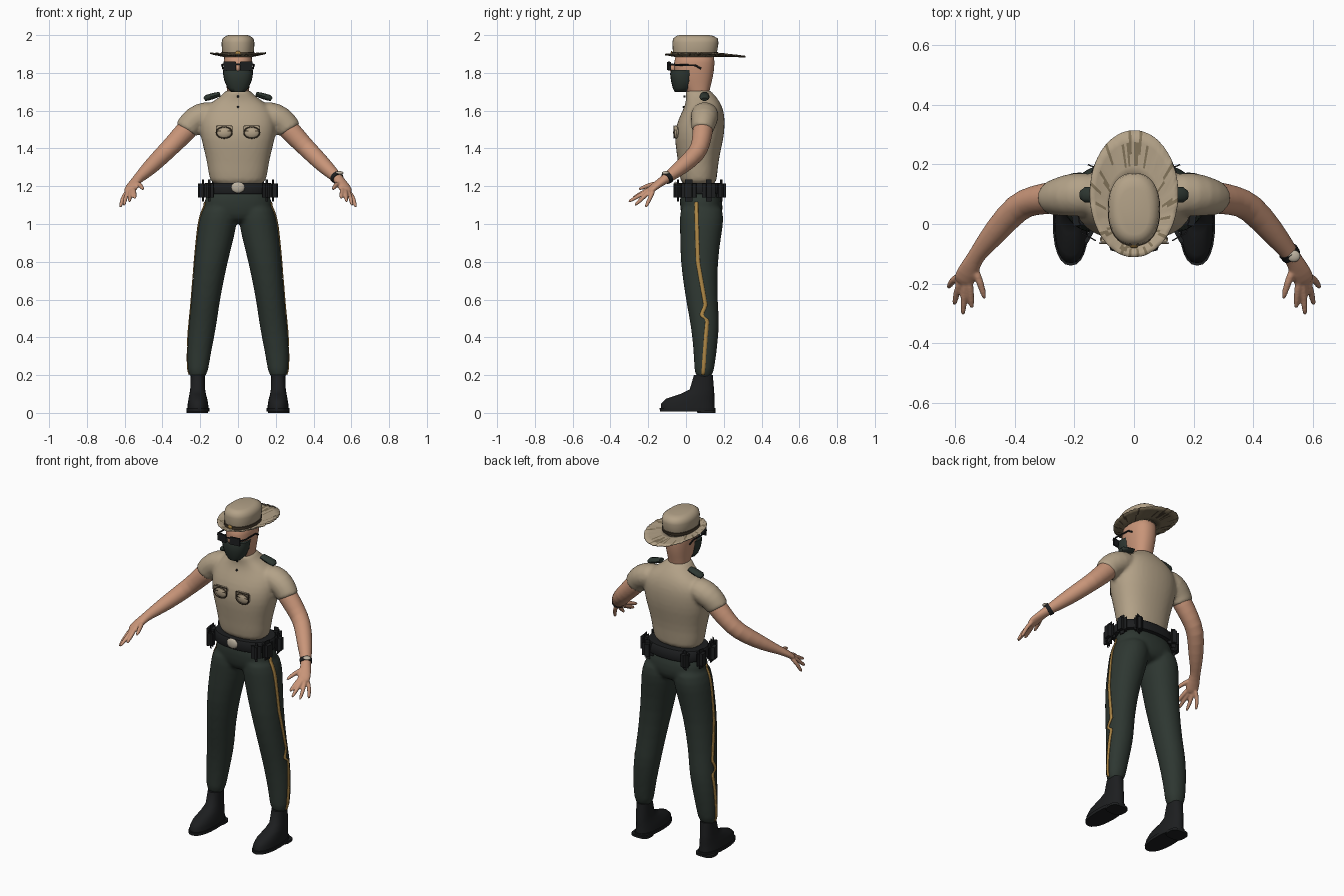
import bpy, bmesh, math, random
from mathutils import Vector, Matrix

random.seed(4)
if "Cube" in bpy.data.objects:
    bpy.data.objects.remove(bpy.data.objects["Cube"])


def material(name, r, g, b):
    m = bpy.data.materials.new(name)
    m.use_nodes = True
    m.diffuse_color = (r, g, b, 1)
    m.node_tree.nodes["Principled BSDF"].inputs["Base Color"].default_value = (r, g, b, 1)
    return m


khaki = material("khaki", .45, .36, .245)
skin = material("skin", .58, .30, .19)
green = material("dark_green", .027, .038, .031)
black = material("black_leather", .012, .013, .014)
gold = material("gold", .42, .24, .06)
brown = material("brown_stitching", .07, .05, .03)
olive = material("brim_underside", .22, .17, .10)
silver = material("pale_metal", .50, .44, .35)


def bridge(bm, rings, loop=False):
    """Skin a list of point rings; cap the ends unless the rings form a loop."""
    vs = [[bm.verts.new(p) for p in ring] for ring in rings]
    n = len(vs[0])
    for a, b in zip(vs, vs[1:] + vs[:1] if loop else vs[1:]):
        for i in range(n):
            j = (i + 1) % n
            bm.faces.new((a[i], a[j], b[j], b[i]))
    if not loop:
        bm.faces.new(vs[0])
        bm.faces.new(vs[-1])


def stack(bm, rows, s=1, n=20, p=2.3):
    """Horizontal rounded sections: z, x range, y range."""
    rings = []
    for z, x0, x1, y0, y1 in rows:
        ring = []
        for i in range(n):
            c, t = math.cos(2 * math.pi * i / n), math.sin(2 * math.pi * i / n)
            c, t = (math.copysign(abs(v) ** (2 / p), v) for v in (c, t))
            ring.append((s * ((x0 + x1) / 2 + c * (x1 - x0) / 2),
                         (y0 + y1) / 2 + t * (y1 - y0) / 2, z))
        rings.append(ring)
    bridge(bm, rings)


def tube(bm, pts, s=1, n=12, loop=False):
    """Elliptical sections along a path: x, y, z, width radius, height radius."""
    ps = [Vector((s * q[0], q[1], q[2])) for q in pts]
    k, rings = len(ps), []
    for i, q in enumerate(pts):
        if loop:
            t = ps[(i + 1) % k] - ps[i - 1]
        else:
            t = ps[min(i + 1, k - 1)] - ps[max(i - 1, 0)]
        up = Vector((0, 1, 0)) if loop else Vector((0, 0, 1))
        u = t.cross(up).normalized()
        v = u.cross(t).normalized()
        rings.append([ps[i] + u * q[3] * math.cos(a) + v * q[4] * math.sin(a)
                      for a in (2 * math.pi * j / n for j in range(n))])
    bridge(bm, rings, loop)


def finish(bm, name, *mats, sub=0, voxel=0, relax=4, angle=40):
    bmesh.ops.recalc_face_normals(bm, faces=bm.faces)
    me = bpy.data.meshes.new(name)
    bm.to_mesh(me)
    bm.free()
    ob = bpy.data.objects.new(name, me)
    bpy.context.collection.objects.link(ob)
    for m in mats:
        me.materials.append(m)
    bpy.ops.object.select_all(action='DESELECT')
    ob.select_set(True)
    bpy.context.view_layer.objects.active = ob
    bpy.ops.object.shade_smooth_by_angle(angle=math.radians(angle))
    if sub:
        ob.modifiers.new("round", 'SUBSURF').levels = sub
        ob.modifiers["round"].render_levels = sub
    if voxel:
        r = ob.modifiers.new("blend", 'REMESH')
        r.mode, r.voxel_size, r.use_smooth_shade = 'VOXEL', voxel, True
        w = ob.modifiers.new("relax", 'SMOOTH')
        w.factor, w.iterations = .5, relax
    return ob


def block(bm, loc, size, turn=0, bevel=.3):
    """Bevelled block turned about z."""
    r = bmesh.ops.create_cube(bm, size=1)
    bmesh.ops.scale(bm, vec=size, verts=r["verts"])
    edges = list({e for v in r["verts"] for e in v.link_edges})
    out = bmesh.ops.bevel(bm, geom=edges, offset=min(size) * bevel, segments=2, affect='EDGES')
    verts = list({v for f in out["faces"] for v in f.verts})
    bmesh.ops.rotate(bm, verts=verts, cent=(0, 0, 0), matrix=Matrix.Rotation(turn, 3, 'Z'))
    bmesh.ops.translate(bm, verts=verts, vec=loc)


def ball(bm, loc, size):
    bmesh.ops.create_uvsphere(bm, u_segments=16, v_segments=10, radius=1,
                              matrix=Matrix.Translation(loc) @ Matrix.Diagonal((*size, 1)))


def centred(rows):
    return [(z, -h, h, a, b) for z, h, a, b in rows]


SIDES = (1, -1)

# Shirt: torso, collar and short sleeves blended together
bm = bmesh.new()
stack(bm, centred([(1.19, .15, -.03, .165), (1.27, .156, -.035, .165), (1.37, .175, -.05, .18),
                   (1.45, .198, -.062, .2), (1.52, .205, -.055, .207), (1.58, .2, -.03, .205),
                   (1.63, .165, -.004, .19), (1.67, .1, .0, .165), (1.7, .07, -.005, .135),
                   (1.71, .066, 0, .13)]))
for s in SIDES:
    tube(bm, [(.1, .1, 1.6, .07, .06), (.2, .1, 1.573, .078, .075), (.25, .092, 1.535, .066, .069),
              (.27, .088, 1.503, .06, .066), (.277, .087, 1.492, .06, .066)], s, 16)
shirt = finish(bm, "shirt", khaki, sub=1, voxel=.01)

# Trousers: hips and legs
LEG = [(1.12, .005, .18, -.03, .19), (1.03, .002, .208, -.035, .203), (.95, .014, .218, -.032, .19),
       (.8, .055, .232, -.032, .167), (.6, .095, .247, -.002, .167), (.5, .108, .257, .018, .177),
       (.4, .125, .267, .033, .172), (.28, .15, .27, .043, .157), (.17, .163, .266, .043, .142)]
bm = bmesh.new()
stack(bm, centred([(1.2, .155, -.03, .17), (1.12, .183, -.035, .195), (1.05, .19, -.03, .198),
                   (1.0, .11, .0, .16)]))
for s in SIDES:
    stack(bm, LEG, s, p=2.1)
trousers = finish(bm, "trousers", green, sub=1, voxel=.01)

# Gold side stripes laid on the trousers
KEYS = [(1.14, .05), (.8, .062), (.57, .105), (.515, .078), (.495, .115), (.4, .105), (.19, .088)]


def along(table, z, col):
    for a, b in zip(table, table[1:]):
        if b[0] <= z <= a[0]:
            return a[col] + (b[col] - a[col]) * (a[0] - z) / (a[0] - b[0])
    return table[-1][col]


bm = bmesh.new()
for s in SIDES:
    last = None
    for i in range(77):
        z = 1.12 - i * .0122
        x, y = along(LEG, z, 2) + .01, along(KEYS, z, 1)
        pair = [bm.verts.new((s * x, y + d, z)) for d in (-.011, .011)]
        if last:
            bm.faces.new((last[0], last[1], pair[1], pair[0]) if s > 0
                         else (last[1], last[0], pair[0], pair[1]))
        last = pair
stripe = finish(bm, "side_stripes", gold)
wrap = stripe.modifiers.new("lay_on", 'SHRINKWRAP')
wrap.target, wrap.offset, wrap.wrap_mode = trousers, .005, 'OUTSIDE_SURFACE'
stripe.modifiers.new("thick", 'SOLIDIFY').thickness = .004

# Arms and hands
FINGERS = [((.55, -.215, 1.175), (.545, -.285, 1.135)), ((.57, -.215, 1.168), (.575, -.31, 1.115)),
           ((.59, -.205, 1.16), (.605, -.275, 1.095)), ((.606, -.185, 1.15), (.625, -.215, 1.085))]
for s, label in zip(SIDES, ("left", "right")):
    bm = bmesh.new()
    tube(bm, [(.22, .095, 1.55, .055, .055), (.28, .088, 1.49, .055, .058), (.335, .08, 1.43, .051, .052),
              (.39, .062, 1.375, .05, .049), (.46, -.02, 1.305, .044, .043), (.51, -.08, 1.258, .033, .032),
              (.537, -.117, 1.233, .027, .024), (.56, -.165, 1.2, .038, .02),
              (.58, -.205, 1.165, .037, .016)], s, 16)
    for k, t in FINGERS:
        k, t = Vector(k), Vector(t)
        base = k.lerp(Vector((.56, -.16, 1.2)), .6)
        tube(bm, [(*base, .013, .013), (*k, .013, .013), (*k.lerp(t, .6), .012, .012), (*t, .008, .008)], s, 8)
    tube(bm, [(.54, -.14, 1.218, .016, .016), (.515, -.2, 1.205, .014, .014), (.5, -.258, 1.18, .009, .009)], s, 8)
    finish(bm, label + "_arm", skin, sub=1, voxel=.005, relax=3)

# Wristwatch on the left arm
bm = bmesh.new()
tube(bm, [(.518, -.092, 1.25, .035, .034), (.53, -.108, 1.239, .033, .031)], n=16)
finish(bm, "watch_strap", black)
bm = bmesh.new()
ball(bm, (.537, -.108, 1.27), (.022, .02, .01))
finish(bm, "watch_face", silver)

# Head and nose
bm = bmesh.new()
stack(bm, centred([(1.66, .055, .02, .12), (1.71, .058, .0, .125), (1.75, .066, -.04, .137), (1.8, .074, -.064, .148),
                   (1.85, .078, -.066, .153), (1.92, .076, -.055, .152)]))
ball(bm, (0, -.07, 1.825), (.013, .02, .02))
finish(bm, "head", skin, sub=1)

# Face covering
bm = bmesh.new()
stack(bm, centred([(1.698, .035, -.06, .0), (1.72, .056, -.07, .03), (1.76, .073, -.08, .046),
                   (1.795, .079, -.084, .05), (1.815, .08, -.08, .055)]))
finish(bm, "face_covering", green, angle=60)

# Sunglasses
bm = bmesh.new()
for s in SIDES:
    block(bm, (s * .044, -.09, 1.836), (.066, .01, .048), s * .15)
    tube(bm, [(s * .075, -.088, 1.845, .004, .005), (s * .086, -.05, 1.842, .004, .005),
              (s * .084, .05, 1.84, .004, .005), (s * .08, .08, 1.822, .004, .005)], n=8)
block(bm, (0, -.092, 1.846), (.03, .007, .008))
finish(bm, "sunglasses", black)

# Hat crown, band and badge
bm = bmesh.new()
stack(bm, centred([(1.89, .08, -.066, .158), (1.92, .085, -.07, .166), (1.96, .087, -.072, .172),
                   (1.982, .082, -.068, .168), (1.996, .064, -.05, .145), (2.0, .05, -.035, .12)]), n=32)
finish(bm, "hat_crown", khaki, angle=60)
bm = bmesh.new()
stack(bm, centred([(1.893, .087, -.073, .165), (1.91, .088, -.075, .17)]), n=32)
finish(bm, "hat_band", brown)
bm = bmesh.new()
ball(bm, (0, -.076, 1.905), (.014, .005, .012))
finish(bm, "hat_badge", gold)

# Hat brim: upturned sides, long at the back, crumpled streaks
bm = bmesh.new()
SEG, STEPS = 96, 4
grid = []
for j in range(STEPS + 1):
    f, ring = j / STEPS, []
    for i in range(SEG):
        a = 2 * math.pi * i / SEG
        x = math.cos(a) * (.076 + .072 * f)
        y = (.05 + .052 * f) + math.sin(a) * (.105 + .108 * f)
        z = 1.888 + .018 * f * math.cos(a) ** 2 + .012 * f * max(0, -math.sin(a))
        ring.append(bm.verts.new((x, y, z + random.uniform(-.003, .003) * f)))
    grid.append(ring)
for i in range(SEG):
    start = random.choice((0, 1, 2, 2)) if random.random() < .3 else STEPS
    for j in range(STEPS):
        k = (i + 1) % SEG
        face = bm.faces.new((grid[j][i], grid[j + 1][i], grid[j + 1][k], grid[j][k]))
        face.material_index = 1 if start <= j < start + 2 else 0
brim = finish(bm, "hat_brim", khaki, olive, brown, angle=60)
thick = brim.modifiers.new("thick", 'SOLIDIFY')
thick.thickness, thick.material_offset = .004, 1

# Shoulder boards
bm = bmesh.new()
for s in SIDES:
    tube(bm, [(.095, .098, 1.688, .022, .012), (.13, .098, 1.678, .026, .016),
              (.165, .098, 1.668, .026, .016), (.178, .098, 1.66, .016, .01)], s)
finish(bm, "shoulder_boards", green)

# Chest pockets with stitched outlines
pad, seam = bmesh.new(), bmesh.new()
for s in SIDES:
    ball(pad, (s * .073, -.05, 1.484), (.042, .018, .033))
    block(pad, (s * .073, -.054, 1.507), (.084, .02, .028))
    tube(seam, [(s * .073 + .042 * math.cos(a), -.064, 1.484 + .03 * math.sin(a), .003, .003)
                for a in (math.pi * i / 12 for i in range(24))], n=6, loop=True)
    for dz in (1.492, 1.52):
        block(seam, (s * .073, -.064, dz), (.084, .005, .004))
    for dx in (-.042, .042):
        block(seam, (s * .073 + dx, -.064, 1.506), (.004, .005, .028))
finish(pad, "chest_pockets", khaki)
finish(seam, "pocket_stitching", brown)

# Collar buttons
bm = bmesh.new()
for y, z in ((-.008, 1.675), (-.012, 1.62)):
    ball(bm, (0, y, z), (.006, .006, .006))
finish(bm, "shirt_buttons", black)

# Belt, pouches and buckle
bm = bmesh.new()
stack(bm, centred([(1.158, .182, -.05, .2), (1.165, .186, -.054, .204), (1.21, .18, -.052, .198),
                   (1.218, .174, -.047, .19)]), n=40)
finish(bm, "belt", black)
bm = bmesh.new()
for s in SIDES:
    for x, y, w, turn in ((.152, -.043, .055, -.5), (.185, .015, .08, 1.4),
                          (.186, .12, .07, 1.7), (.125, .187, .065, .4)):
        block(bm, (s * x, y, 1.177), (w, .045, .115), -s * turn if x < .16 and y < 0 else s * turn, .45)
finish(bm, "belt_pouches", black, angle=60)
bm = bmesh.new()
ball(bm, (0, -.055, 1.194), (.036, .012, .03))
finish(bm, "belt_buckle", silver)

# Boots with soles and heels
bm = bmesh.new()
for s in SIDES:
    stack(bm, [(.02, .156, .268, -.132, .152), (.05, .158, .266, -.132, .15), (.075, .163, .262, -.105, .15),
               (.1, .17, .257, -.03, .15), (.125, .174, .253, .02, .148), (.2, .176, .25, .042, .142)], s, 24)
    stack(bm, [(.008, .152, .273, -.138, .155), (.026, .152, .273, -.14, .157)], s, 24)
    stack(bm, [(0, .158, .272, .06, .156), (.014, .158, .272, .055, .157)], s, 24, 3)
finish(bm, "boots", black, angle=60)
